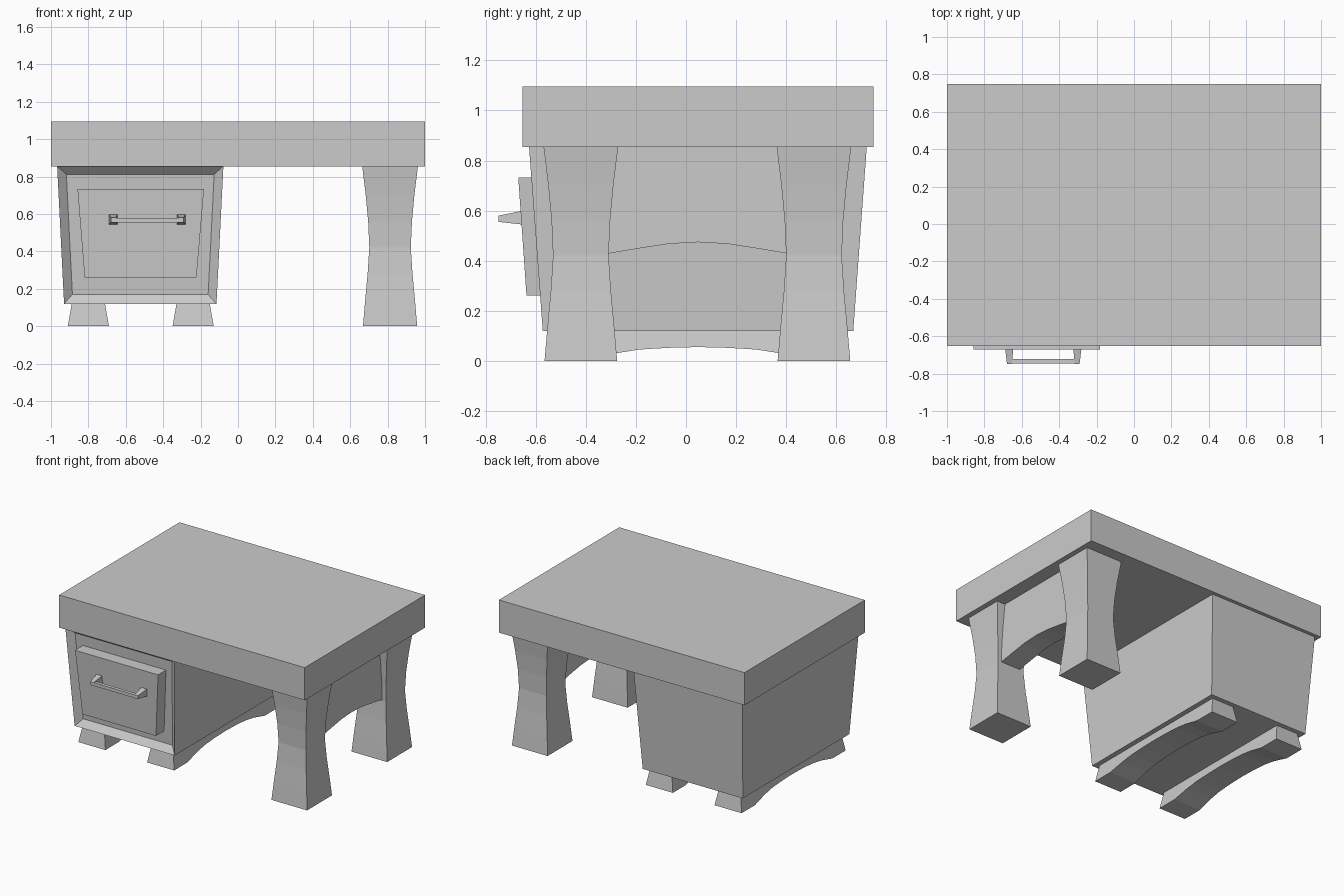
import bpy, bmesh

if "Cube" in bpy.data.objects:
    bpy.data.objects.remove(bpy.data.objects["Cube"])


def new_object(name, bm):
    bmesh.ops.recalc_face_normals(bm, faces=bm.faces)
    mesh = bpy.data.meshes.new(name)
    bm.to_mesh(mesh)
    bm.free()
    obj = bpy.data.objects.new(name, mesh)
    bpy.context.collection.objects.link(obj)
    return obj


def loft_bm(rings):
    """Skin a stack of rings with equal point counts and cap both ends."""
    bm = bmesh.new()
    loops = [[bm.verts.new(p) for p in ring] for ring in rings]
    n = len(loops[0])
    for a, b in zip(loops, loops[1:]):
        for i in range(n):
            j = (i + 1) % n
            bm.faces.new((a[i], a[j], b[j], b[i]))
    bm.faces.new(loops[0])
    bm.faces.new(loops[-1])
    bmesh.ops.recalc_face_normals(bm, faces=bm.faces)
    return bm


def rect(x0, x1, y0, y1, z):
    return [(x0, y0, z), (x1, y0, z), (x1, y1, z), (x0, y1, z)]


def arch_beam(name, yc, lower, x_bottom, x_top, z_top, end_top):
    """Beam along y with an arched underside; lower = (y offset, z) for one half."""
    half = [(-y, z) for y, z in reversed(lower)]
    if lower[0][0] == 0:
        half = half[:-1]
    rings = []
    for y, z in half + lower:
        s = end_top / lower[-1][0]
        f = (z_top - z) / z_top
        xb0 = x_top[0] + (x_bottom[0] - x_top[0]) * f
        xb1 = x_top[1] + (x_bottom[1] - x_top[1]) * f
        rings.append([(xb0, yc + y, z), (xb1, yc + y, z),
                      (x_top[1], yc + y * s, z_top), (x_top[0], yc + y * s, z_top)])
    return new_object(name, loft_bm(rings))


# Table top
new_object("table_top", loft_bm([rect(-1, 1, -0.652, 0.748, 0.855),
                                 rect(-1, 1, -0.652, 0.748, 1.095)]))

# Tapered cabinet with a recessed front
bm = loft_bm([rect(-0.93, -0.115, -0.572, 0.668, 0.12),
              rect(-0.967, -0.078, -0.627, 0.722, 0.856)])
front = min(bm.faces, key=lambda f: f.calc_center_median().y)
bmesh.ops.inset_individual(bm, faces=[front], thickness=0.047, depth=-0.04,
                           use_even_offset=True)
new_object("cabinet", bm)

# Drawer front
new_object("drawer_front", loft_bm([rect(-0.82, -0.222, -0.637, -0.535, 0.26),
                                    rect(-0.858, -0.182, -0.67, -0.568, 0.733)]))

# Drawer handle: two tapered posts and a bar
xc = -0.485
for side, label in ((-1, "left"), (1, "right")):
    rings = []
    for y, inner, outer, z0, z1 in ((-0.64, 0.158, 0.207, 0.543, 0.602),
                                    (-0.748, 0.168, 0.194, 0.555, 0.58)):
        a, b = xc + side * inner, xc + side * outer
        rings.append([(a, y, z0), (b, y, z0), (b, y, z1), (a, y, z1)])
    new_object("handle_post_" + label, loft_bm(rings))
new_object("handle_bar", loft_bm([rect(xc - 0.175, xc + 0.175, -0.747, -0.722, 0.555),
                                  rect(xc - 0.175, xc + 0.175, -0.747, -0.722, 0.579)]))

# Arched skids under the cabinet
skid = [(0, 0.055), (0.12, 0.052), (0.235, 0.045), (0.33, 0.03), (0.45, 0), (0.605, 0)]
for x, label in ((-0.8, "left"), (-0.24, "right")):
    arch_beam("skid_" + label, 0.048, skid, (x - 0.11, x + 0.11),
              (x - 0.088, x + 0.088), 0.125, 0.585)

# Waisted legs on the right
profile = [(0, 0.145), (0.14, 0.133), (0.28, 0.12), (0.42, 0.111),
           (0.56, 0.117), (0.7, 0.13), (0.856, 0.149)]
for y, label in ((-0.42, "front"), (0.511, "back")):
    new_object(label + "_leg", loft_bm(
        [rect(0.813 - w, 0.813 + w, y - w, y + w, z) for z, w in profile]))

# Arched apron between the legs
apron = [(0, 0.474), (0.12, 0.467), (0.235, 0.449), (0.38, 0.425)]
arch_beam("leg_apron", 0.048, apron, (0.735, 0.895), (0.735, 0.895), 0.856, 0.38)
